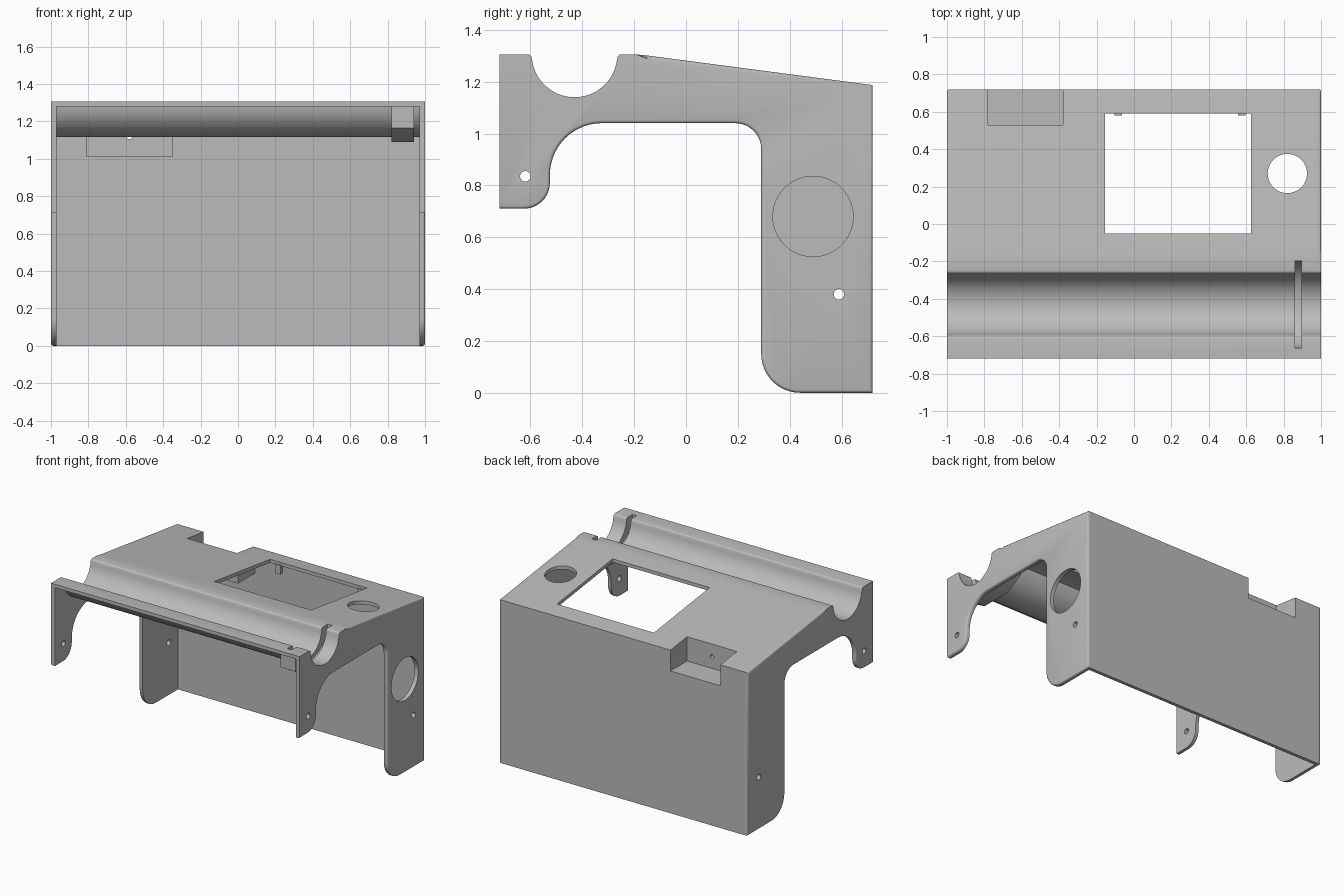
import bpy, bmesh, math

old = bpy.data.objects.get("Cube")
if old:
    bpy.data.objects.remove(old, do_unlink=True)

grey = bpy.data.materials.new("plain grey")
grey.use_nodes = True
grey.diffuse_color = (0.5, 0.5, 0.5, 1)
for node in grey.node_tree.nodes:
    if node.type == 'BSDF_PRINCIPLED':
        node.inputs["Base Color"].default_value = (0.5, 0.5, 0.5, 1)

WALL = 0.03       # side panel thickness
SKIN = 0.025      # top and back thickness
TY, TZ, TR = -0.43, 1.305, 0.165   # trough axis and radius


def arc(cy, cz, r, a0, a1, n=8, sz=1.0):
    """Points of an arc in the side plane, angles in degrees."""
    out = []
    for i in range(n + 1):
        a = math.radians(a0 + (a1 - a0) * i / n)
        out.append((cy + r * math.cos(a), cz + sz * r * math.sin(a)))
    return out


def finish(name, bm):
    bmesh.ops.recalc_face_normals(bm, faces=bm.faces)
    mesh = bpy.data.meshes.new(name)
    bm.to_mesh(mesh)
    bm.free()
    ob = bpy.data.objects.new(name, mesh)
    bpy.context.collection.objects.link(ob)
    mesh.materials.append(grey)
    return ob


def prism_bm(points, x0, x1):
    """Extrude a side profile along x."""
    bm = bmesh.new()
    face = bm.faces.new([bm.verts.new((x0, y, z)) for y, z in points])
    ext = bmesh.ops.extrude_face_region(bm, geom=[face])
    moved = [g for g in ext["geom"] if isinstance(g, bmesh.types.BMVert)]
    bmesh.ops.translate(bm, verts=moved, vec=(x1 - x0, 0, 0))
    return bm


def prism(name, points, x0, x1):
    return finish(name, prism_bm(points, x0, x1))


def box(name, x0, x1, y0, y1, z0, z1):
    return prism(name, [(y0, z0), (y1, z0), (y1, z1), (y0, z1)], x0, x1)


def rod(name, r, loc, axis, length=0.3):
    bm = bmesh.new()
    bmesh.ops.create_cone(bm, cap_ends=True, segments=48, radius1=r, radius2=r, depth=length)
    ob = finish(name, bm)
    turn = {"x": (0, math.pi / 2, 0), "y": (math.pi / 2, 0, 0), "z": (0, 0, 0)}
    ob.rotation_euler = turn[axis]
    ob.location = loc
    return ob


def activate(ob):
    bpy.ops.object.select_all(action='DESELECT')
    ob.select_set(True)
    bpy.context.view_layer.objects.active = ob


def cut(ob, *cutters):
    activate(ob)
    for c in cutters:
        c.hide_render = True
        m = ob.modifiers.new("cut", 'BOOLEAN')
        m.operation = 'DIFFERENCE'
        m.solver = 'EXACT'
        m.object = c
        bpy.ops.object.modifier_apply(modifier=m.name)


def smooth(ob):
    activate(ob)
    bpy.ops.object.shade_smooth_by_angle(angle=math.radians(32))


# Shared upper outline: front strip, rounded trough, sloped top
top_line = [(-0.72, TZ)]
top_line += arc(-0.61, 1.29, 0.015, 90, 0, 4)
top_line += arc(TY, TZ, TR, 186, 354, 28)
top_line += arc(-0.25, 1.29, 0.015, 180, 90, 4)
top_line += [(-0.19, TZ), (-0.15, 1.301), (0.72, 1.187)]

# Top and back skin
under = [(0.72, 0), (0.72 - SKIN, 0), (0.72 - SKIN, 1.165), (-0.15, 1.276), (-0.19, 1.28)]
under += arc(TY, TZ, TR + SKIN, 352, 188, 28) + [(-0.72, 1.28)]
skin = prism("top_and_back", top_line + under, -1 + WALL, 1 - WALL)

# Pocket tray sunk into the rear edge
tray = prism("rear_pocket", [(0.5, 1.01), (0.71, 1.01), (0.71, 1.175), (0.5, 1.2)], -0.81, -0.35)

# Thickened collar around the strap groove
collar_line = [(-0.68, 1.29), (-0.68, 1.165), (-0.55, 1.09),
               (-0.31, 1.09), (-0.18, 1.165), (-0.18, 1.29)]
collar = prism("strap_collar", collar_line, 0.82, 0.94)

# Cutters
window = box("window_cutter", -0.155, 0.625, -0.05, 0.59, 1.1, 1.5)
button = rod("round_cutter", 0.105, (0.82, 0.27, 1.25), "z")
pocket = box("pocket_cutter", -0.78, -0.38, 0.53, 0.9, 1.035, 1.5)
groove = prism("groove_cutter", arc(TY, TZ, 0.233, 180, 360, 32, 0.82)
               + [(-0.197, 1.4), (-0.663, 1.4)], 0.86, 0.895)
trough = prism("trough_cutter", arc(TY, TZ, TR + 0.005, 180, 360, 32)
               + [(-0.26, 1.4), (-0.6, 1.4)], 0.7, 1.1)
screw = rod("pocket_screw_cutter", 0.015, (-0.58, 0.5, 1.12), "y", 0.2)
cut(skin, window, button, pocket, groove)
cut(tray, pocket, screw)
cut(collar, trough, groove)
parts = [skin, tray, collar]
cutters = [window, button, pocket, groove, trough, screw]

# Side panels with front and rear legs
side_line = top_line + [(0.72, 0)]
side_line += arc(0.44, 0.15, 0.15, 270, 180, 12)
side_line += arc(0.19, 0.94, 0.1, 0, 90, 10)
side_line += arc(-0.325, 0.84, 0.2, 90, 180, 14)
side_line += arc(-0.625, 0.81, 0.1, 0, -90, 10)
side_line += [(-0.72, 0.71)]
for side, label in ((1, "left"), (-1, "right")):
    bm = prism_bm(side_line, side * (1 - WALL), side)
    rim = []
    for e in bm.edges:
        mid = (e.verts[0].co + e.verts[1].co) / 2
        upper_front = mid.z > 1.1 and mid.y < -0.16
        if abs(mid.x) > 0.999 and mid.y > -0.715 and not upper_front:
            rim.append(e)
    bmesh.ops.bevel(bm, geom=rim, offset=0.012, offset_type='OFFSET', segments=3,
                    profile=0.5, affect='EDGES')
    panel = finish(label + "_side_panel", bm)
    holes = [rod("screw_cutter", 0.02, (side, y, z), "x")
             for y, z in ((-0.62, 0.835), (0.59, 0.38))]
    if side > 0:
        holes.append(rod("port_cutter", 0.155, (side, 0.49, 0.68), "x"))
    cut(panel, *holes)
    cutters += holes
    parts.append(panel)

# Small clips under the rear window edge
for i, x in enumerate((-0.085, 0.575)):
    parts.append(box("window_clip_%d" % (i + 1), x - 0.02, x + 0.02, 0.58, 0.61, 1.12, 1.185))

for c in cutters:
    bpy.data.objects.remove(c, do_unlink=True)
for p in parts:
    smooth(p)
